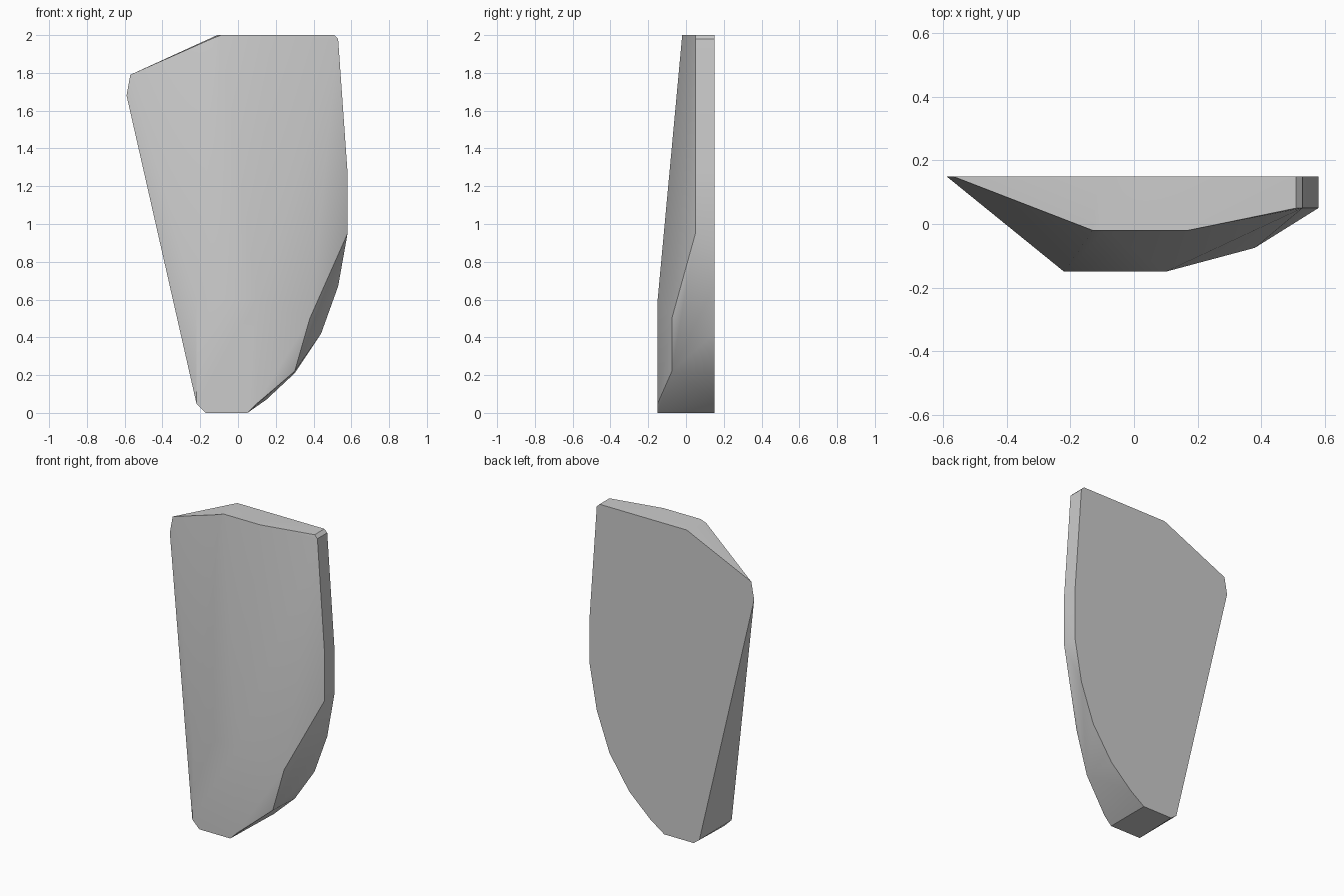
import bpy, bmesh, math

cube = bpy.data.objects.get("Cube")
if cube:
    bpy.data.objects.remove(cube, do_unlink=True)

# One plain grey for the whole panel
grey = bpy.data.materials.new("plain_grey")
grey.use_nodes = True
colour = (0.6, 0.6, 0.6, 1)
grey.diffuse_color = colour
grey.node_tree.nodes["Principled BSDF"].inputs["Base Color"].default_value = colour

# Flat back outline as x, z
BACK_Y = 0.15
back_outline = [(-0.59, 1.68), (-0.57, 1.79), (-0.11, 2), (0.51, 2), (0.53, 1.98),
                (0.58, 1.27), (0.58, 0.95), (0.53, 0.67), (0.44, 0.42), (0.3, 0.21),
                (0.15, 0.07), (0.05, 0), (-0.16, 0), (-0.2, 0.03)]
# Upright right edge as x, z
EDGE_Y = 0.05
right_edge = [(0.51, 2), (0.53, 1.98), (0.58, 1.27), (0.58, 0.95)]
# Raised front plateau as x, z
FRONT_Y = -0.15
plateau = [(-0.22, 0.6), (0.1, 0.6), (0.1, 0.05), (0.05, 0), (-0.17, 0), (-0.22, 0.05)]
# Top front rim, lower right shoulder and the left crease
loose_corners = [(-0.13, -0.02, 1.985), (-0.09, -0.02, 2), (0.17, -0.02, 2),
                 (0.38, -0.075, 0.5), (0.3, -0.075, 0.22), (-0.22, -0.02, 0.05)]


def at_depth(outline, y):
    return [(x, y, z) for x, z in outline]


def faceted_shell(name, corners, material):
    """Wrap the corners in a convex faceted body and merge its flat faces."""
    mesh = bpy.data.meshes.new(name)
    bm = bmesh.new()
    for corner in corners:
        bm.verts.new(corner)
    hull = bmesh.ops.convex_hull(bm, input=bm.verts[:])
    unused = [v for v in bm.verts if not v.link_faces]
    bmesh.ops.delete(bm, geom=unused, context="VERTS")
    bmesh.ops.dissolve_limit(bm, angle_limit=math.radians(1),
                             verts=bm.verts[:], edges=bm.edges[:])
    bmesh.ops.recalc_face_normals(bm, faces=bm.faces[:])
    bm.to_mesh(mesh)
    bm.free()
    mesh.materials.append(material)
    body = bpy.data.objects.new(name, mesh)
    bpy.context.collection.objects.link(body)
    return body


# Tapered panel
panel = faceted_shell("tapered_panel",
                      at_depth(back_outline, BACK_Y) + at_depth(right_edge, EDGE_Y)
                      + at_depth(plateau, FRONT_Y) + loose_corners, grey)
bpy.ops.object.select_all(action="DESELECT")
panel.select_set(True)
bpy.context.view_layer.objects.active = panel
bpy.ops.object.shade_smooth_by_angle(angle=math.radians(30))
